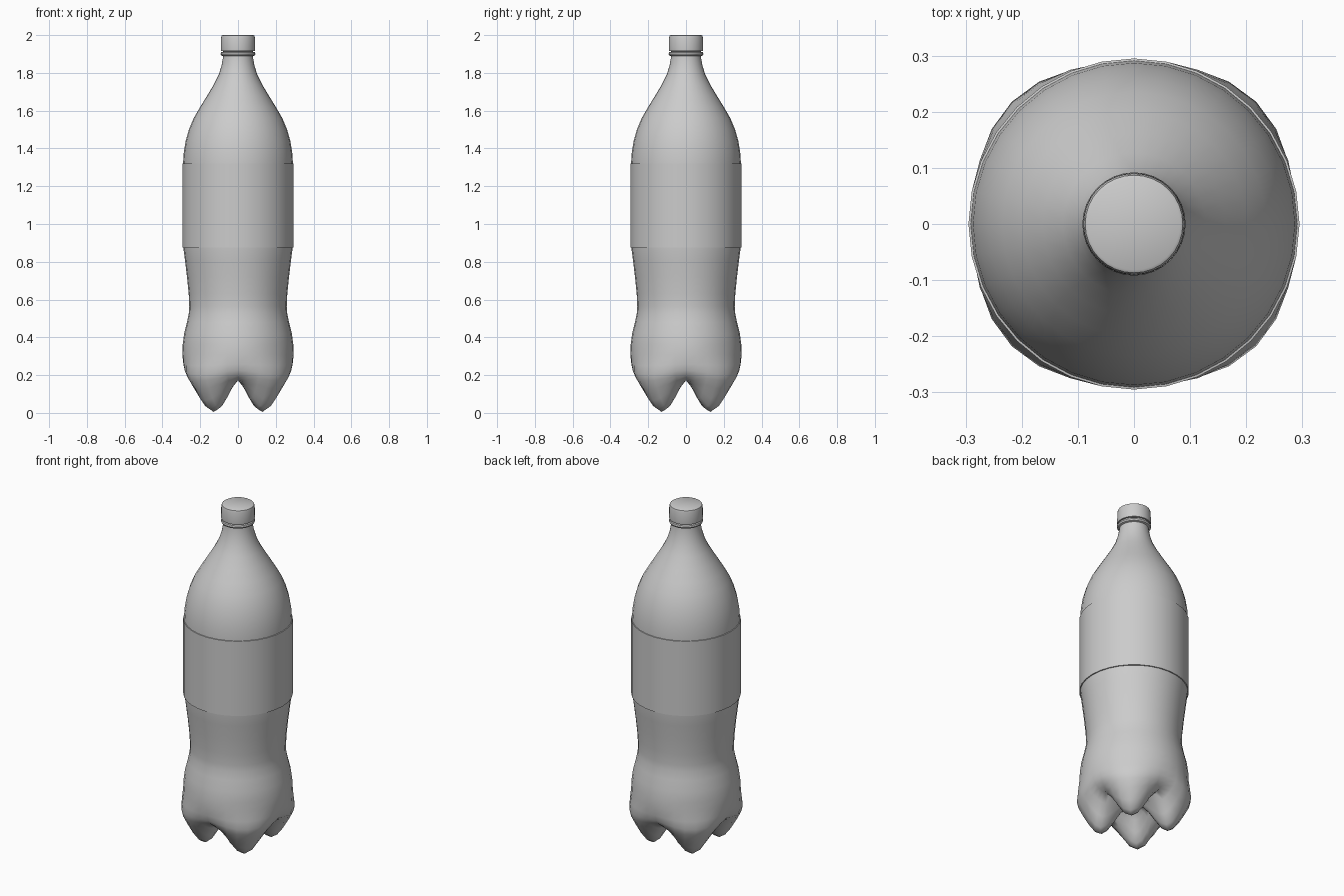
import bpy, bmesh, math

if "Cube" in bpy.data.objects:
    bpy.data.objects.remove(bpy.data.objects["Cube"])

SIDES = 32


def lathe(name, profile_at, angle=35):
    """Spin a profile of (radius, z) that may vary with the angle."""
    bm = bmesh.new()
    rings = []
    for i in range(SIDES):
        a = 2 * math.pi * i / SIDES
        rings.append([bm.verts.new((r * math.cos(a), r * math.sin(a), z))
                      for r, z in profile_at(a)])
    for i in range(SIDES):
        p, q = rings[i], rings[(i + 1) % SIDES]
        for k in range(len(p) - 1):
            bm.faces.new((p[k], q[k], q[k + 1], p[k + 1]))
    bmesh.ops.remove_doubles(bm, verts=bm.verts, dist=0.0001)
    bmesh.ops.recalc_face_normals(bm, faces=bm.faces)
    me = bpy.data.meshes.new(name)
    bm.to_mesh(me)
    bm.free()
    ob = bpy.data.objects.new(name, me)
    bpy.context.collection.objects.link(ob)
    bpy.ops.object.select_all(action='DESELECT')
    ob.select_set(True)
    bpy.context.view_layer.objects.active = ob
    bpy.ops.object.shade_smooth_by_angle(angle=math.radians(angle))
    return ob


# Base profiles from the centre outwards: through a foot, and between feet
foot = [(0, .185), (.04, .17), (.08, .125), (.115, .07), (.15, .022), (.182, .005),
        (.212, .02), (.245, .065), (.278, .125), (.300, .17), (.308, .205), (.303, .25)]
valley = [(0, .185), (.04, .182), (.08, .178), (.115, .174), (.145, .172), (.17, .172),
          (.195, .174), (.22, .178), (.245, .187), (.265, .202), (.280, .225), (.289, .258)]

# Body from the base up to the neck, ending under the cap
upper = [(.295, .31), (.293, .36), (.285, .42), (.270, .48), (.260, .53), (.258, .565),
         (.261, .63), (.270, .72), (.281, .81), (.290, .88), (.291, 1.1), (.291, 1.32),
         (.287, 1.38), (.277, 1.44), (.260, 1.50), (.235, 1.56), (.200, 1.62),
         (.163, 1.68), (.127, 1.74), (.102, 1.79), (.087, 1.84), (.078, 1.89), (.078, 1.93)]


def body_profile(a):
    w = abs(math.sin(2 * a)) ** 1.5
    base = [(v[0] + (f[0] - v[0]) * w, v[1] + (f[1] - v[1]) * w)
            for f, v in zip(foot, valley)]
    return base + upper


lathe("bottle_body", body_profile, 80)

# Label wrapped around the middle
lathe("label", lambda a: [(.290, .875), (.295, .876), (.295, 1.319), (.290, 1.32)])

# Neck ring
lathe("neck_ring", lambda a: [(.076, 1.888), (.088, 1.892), (.092, 1.900),
                              (.090, 1.909), (.078, 1.912)])

# Screw cap
lathe("cap", lambda a: [(.076, 1.914), (.090, 1.916), (.091, 1.925), (.090, 1.985),
                        (.087, 1.997), (.082, 2.0), (0, 2.0)])
